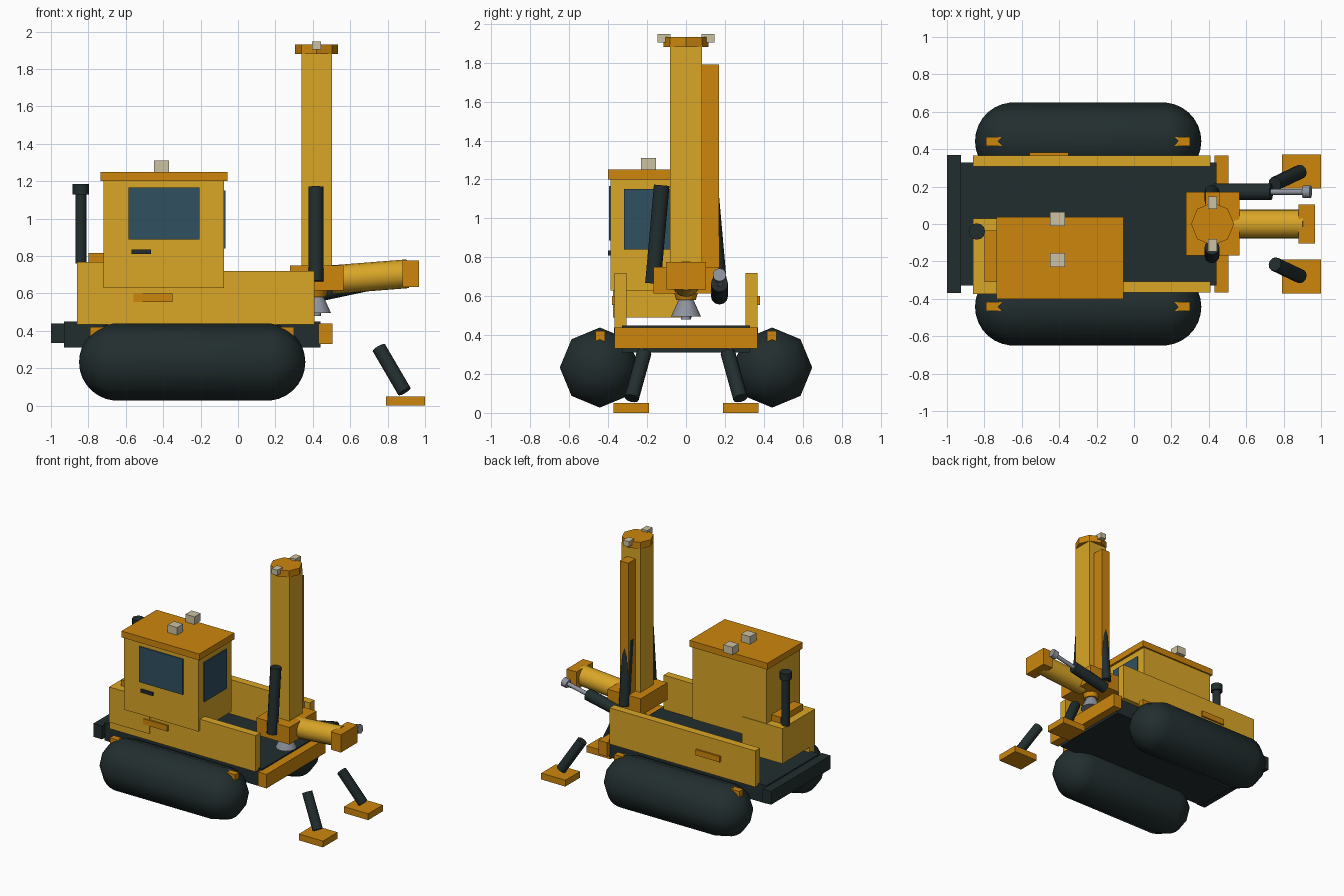
import bpy, bmesh, math
from mathutils import Vector, Matrix

cube = bpy.data.objects.get("Cube")
if cube:
    bpy.data.objects.remove(cube, do_unlink=True)


def material(name, rgb):
    m = bpy.data.materials.new(name)
    m.use_nodes = True
    m.diffuse_color = (*rgb, 1)
    m.node_tree.nodes["Principled BSDF"].inputs["Base Color"].default_value = (*rgb, 1)
    return m


YELLOW = material("yellow_paint", (0.70, 0.38, 0.02))
ORANGE = material("orange_paint", (0.61, 0.24, 0.004))
DARK = material("dark_rubber", (0.016, 0.027, 0.028))
GLASS = material("blue_glass", (0.03, 0.08, 0.12))
STEEL = material("grey_steel", (0.27, 0.29, 0.34))
LAMP = material("cream_lamp", (0.60, 0.54, 0.36))


def finish(name, bm, mat, smooth=None):
    mesh = bpy.data.meshes.new(name)
    bm.to_mesh(mesh)
    bm.free()
    mesh.materials.append(mat)
    obj = bpy.data.objects.new(name, mesh)
    bpy.context.collection.objects.link(obj)
    if smooth:
        bpy.ops.object.select_all(action="DESELECT")
        obj.select_set(True)
        bpy.context.view_layer.objects.active = obj
        bpy.ops.object.shade_smooth_by_angle(angle=math.radians(smooth))
    return obj


def box(name, mat, xs, ys, zs):
    """Box given by its extent on each axis."""
    bm = bmesh.new()
    bmesh.ops.create_cube(bm, size=1)
    size = [b - a for a, b in (xs, ys, zs)]
    mid = [(a + b) / 2 for a, b in (xs, ys, zs)]
    bmesh.ops.transform(bm, matrix=Matrix.Translation(mid) @ Matrix.Diagonal((*size, 1)), verts=bm.verts)
    return finish(name, bm, mat)


def rod(name, mat, start, end, r1, r2=None, sides=12, smooth=40):
    """Cylinder or cone between two points."""
    a, b = Vector(start), Vector(end)
    bm = bmesh.new()
    bmesh.ops.create_cone(bm, cap_ends=True, segments=sides, radius1=r1,
                          radius2=r1 if r2 is None else r2, depth=(b - a).length)
    turn = Vector((0, 0, 1)).rotation_difference(b - a).to_matrix().to_4x4()
    bmesh.ops.transform(bm, matrix=Matrix.Translation((a + b) / 2) @ turn, verts=bm.verts)
    return finish(name, bm, mat, smooth)


def track(name, y):
    """Eight-sided capsule: a sphere whose halves are pulled apart along x."""
    r, half, cx, cz = 0.207, 0.605, -0.245, 0.233
    bm = bmesh.new()
    bmesh.ops.create_uvsphere(bm, u_segments=8, v_segments=15, radius=r)
    bmesh.ops.rotate(bm, matrix=Matrix.Rotation(math.pi / 2, 3, "Y"), verts=bm.verts)
    for v in bm.verts:
        v.co.x += math.copysign(half - r, v.co.x)
    bmesh.ops.translate(bm, vec=(cx, y, cz), verts=bm.verts)
    return finish(name, bm, DARK, 50)


# Chassis
box("chassis_deck", DARK, (-0.93, 0.44), (-0.33, 0.33), (0.31, 0.45))
box("rear_bumper", DARK, (-1.0, -0.925), (-0.37, 0.37), (0.335, 0.44))
box("front_bumper", ORANGE, (0.43, 0.505), (-0.367, 0.367), (0.33, 0.44))

# Parts mirrored on both sides
for side, s in (("right", -1), ("left", 1)):
    def span(a, b):
        return tuple(sorted((s * a, s * b)))

    track(side + "_track", s * 0.443)
    box(side + "_track_bar", ORANGE, (-0.79, 0.30), span(0.417, 0.465), (0.37, 0.42))
    box(side + "_side_panel", YELLOW, (-0.86, 0.41), span(0.307, 0.367), (0.435, 0.72))
    box(side + "_step", ORANGE, (-0.56, -0.35), span(0.36, 0.381), (0.555, 0.60))
    rod(side + "_mast_cylinder", DARK, (0.417, s * 0.17, 0.665), (0.417, s * 0.125, 1.17), 0.04)
    rod(side + "_outrigger_leg", DARK, (0.89, s * 0.28, 0.075), (0.753, s * 0.215, 0.31), 0.038)
    box(side + "_outrigger_pad", ORANGE, (0.79, 1.0), span(0.19, 0.372), (0, 0.05))
    box(side + "_mast_lamp", LAMP, (0.395, 0.445), span(0.08, 0.147), (1.905, 1.947))

# Engine hood and exhaust
box("engine_hood", YELLOW, (-0.86, -0.51), (-0.375, 0.03), (0.49, 0.767))
box("hood_vent", ORANGE, (-0.80, -0.60), (-0.31, -0.035), (0.74, 0.815))
rod("exhaust_pipe", DARK, (-0.84, -0.04, 0.76), (-0.84, -0.04, 1.14), 0.03)
rod("exhaust_cap", DARK, (-0.84, -0.04, 1.13), (-0.84, -0.04, 1.185), 0.044)

# Cab
box("cab", YELLOW, (-0.72, -0.075), (-0.387, 0.025), (0.63, 1.21))
box("cab_roof", ORANGE, (-0.735, -0.057), (-0.40, 0.037), (1.20, 1.25))
box("side_window", GLASS, (-0.585, -0.205), (-0.396, -0.387), (0.887, 1.167))
box("front_window", GLASS, (-0.075, -0.066), (-0.32, -0.04), (0.84, 1.15))
box("door_handle", DARK, (-0.57, -0.465), (-0.40, -0.385), (0.81, 0.835))
for name, y in (("right_roof_lamp", -0.193), ("left_roof_lamp", 0.027)):
    box(name, LAMP, (-0.45, -0.37), (y - 0.038, y + 0.038), (1.25, 1.31))

# Drill mast
box("mast_collar", ORANGE, (0.278, 0.565), (-0.168, 0.17), (0.615, 0.75))
box("mast", YELLOW, (0.34, 0.503), (-0.081, 0.081), (0.62, 1.89))
box("mast_rail", ORANGE, (0.383, 0.457), (0.07, 0.17), (0.74, 1.79))
rod("mast_cap", ORANGE, (0.42, 0, 1.88), (0.42, 0, 1.932), 0.115, sides=8, smooth=None)
rod("drill_chuck", ORANGE, (0.42, 0, 0.58), (0.42, 0, 0.63), 0.05, 0.065)
rod("drill_bit", STEEL, (0.42, 0, 0.495), (0.42, 0, 0.60), 0.077, 0.03)
rod("drill_tip", STEEL, (0.42, 0, 0.48), (0.42, 0, 0.50), 0.025)

# Boom and its hydraulic ram
rod("boom", YELLOW, (0.50, 0, 0.673), (0.908, 0, 0.705), 0.077, sides=16)
box("boom_head", ORANGE, (0.88, 0.968), (-0.103, 0.103), (0.635, 0.775))
foot, eye = Vector((0.43, 0.172, 0.60)), Vector((0.945, 0.172, 0.71))
rod("ram_barrel", DARK, foot, foot.lerp(eye, 0.59), 0.044)
rod("ram_piston", STEEL, foot.lerp(eye, 0.57), foot.lerp(eye, 0.96), 0.016)
rod("ram_eye", STEEL, foot.lerp(eye, 0.92), eye, 0.034)
